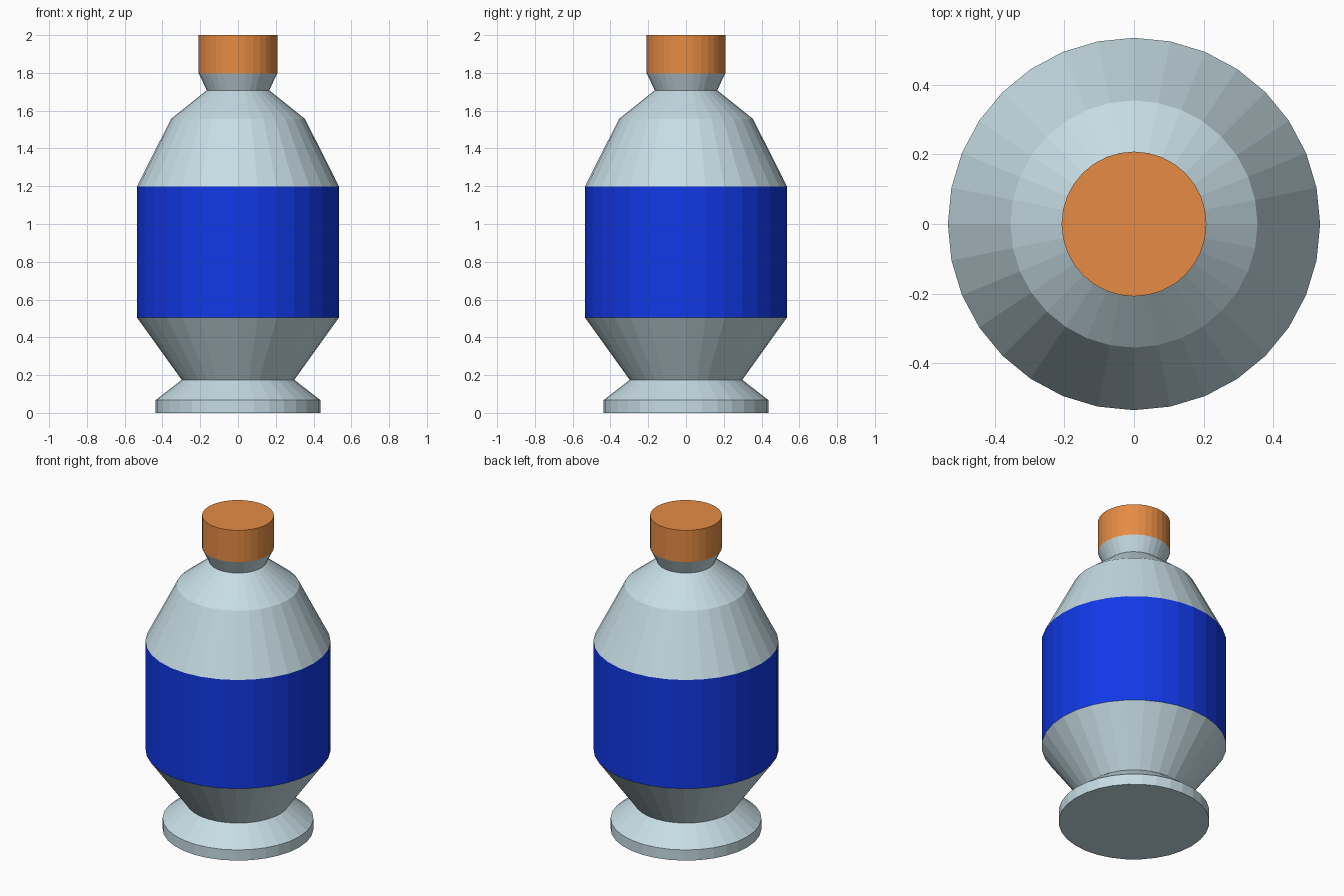
import bpy, bmesh, math

if "Cube" in bpy.data.objects:
    bpy.data.objects.remove(bpy.data.objects["Cube"])

SIDES = 32


def material(name, rgb):
    m = bpy.data.materials.new(name)
    m.diffuse_color = (*rgb, 1)
    m.use_nodes = True
    m.node_tree.nodes["Principled BSDF"].inputs["Base Color"].default_value = m.diffuse_color
    return m


def lathe(name, profile, mat, cap_bottom=False, cap_top=False):
    """Faceted surface of revolution from (radius, z) pairs."""
    bm = bmesh.new()
    rings = []
    for r, z in profile:
        rings.append([bm.verts.new((r * math.cos(2 * math.pi * i / SIDES),
                                    r * math.sin(2 * math.pi * i / SIDES), z))
                      for i in range(SIDES)])
    for low, high in zip(rings, rings[1:]):
        for i in range(SIDES):
            j = (i + 1) % SIDES
            bm.faces.new((low[i], low[j], high[j], high[i]))
    if cap_bottom:
        bm.faces.new(rings[0][::-1])
    if cap_top:
        bm.faces.new(rings[-1])
    mesh = bpy.data.meshes.new(name)
    bm.to_mesh(mesh)
    bm.free()
    mesh.materials.append(mat)
    obj = bpy.data.objects.new(name, mesh)
    bpy.context.collection.objects.link(obj)
    return obj


glass = material("pale blue grey", (0.57, 0.72, 0.78))
blue = material("deep blue", (0.006, 0.042, 0.84))
orange = material("copper orange", (0.79, 0.26, 0.058))

# Flared foot and lower bowl
lathe("foot", [(0.436, 0), (0.436, 0.068), (0.298, 0.175)], glass, cap_bottom=True)
lathe("lower_bowl", [(0.298, 0.175), (0.535, 0.505)], glass)

# Wide label band around the middle
lathe("label_band", [(0.535, 0.505), (0.535, 1.198)], blue)

# Shoulder, narrow neck and stopper
lathe("shoulder", [(0.535, 1.198), (0.355, 1.556), (0.165, 1.708)], glass)
lathe("neck", [(0.165, 1.708), (0.208, 1.798)], glass)
lathe("stopper", [(0.208, 1.798), (0.208, 2.0)], orange, cap_top=True)
